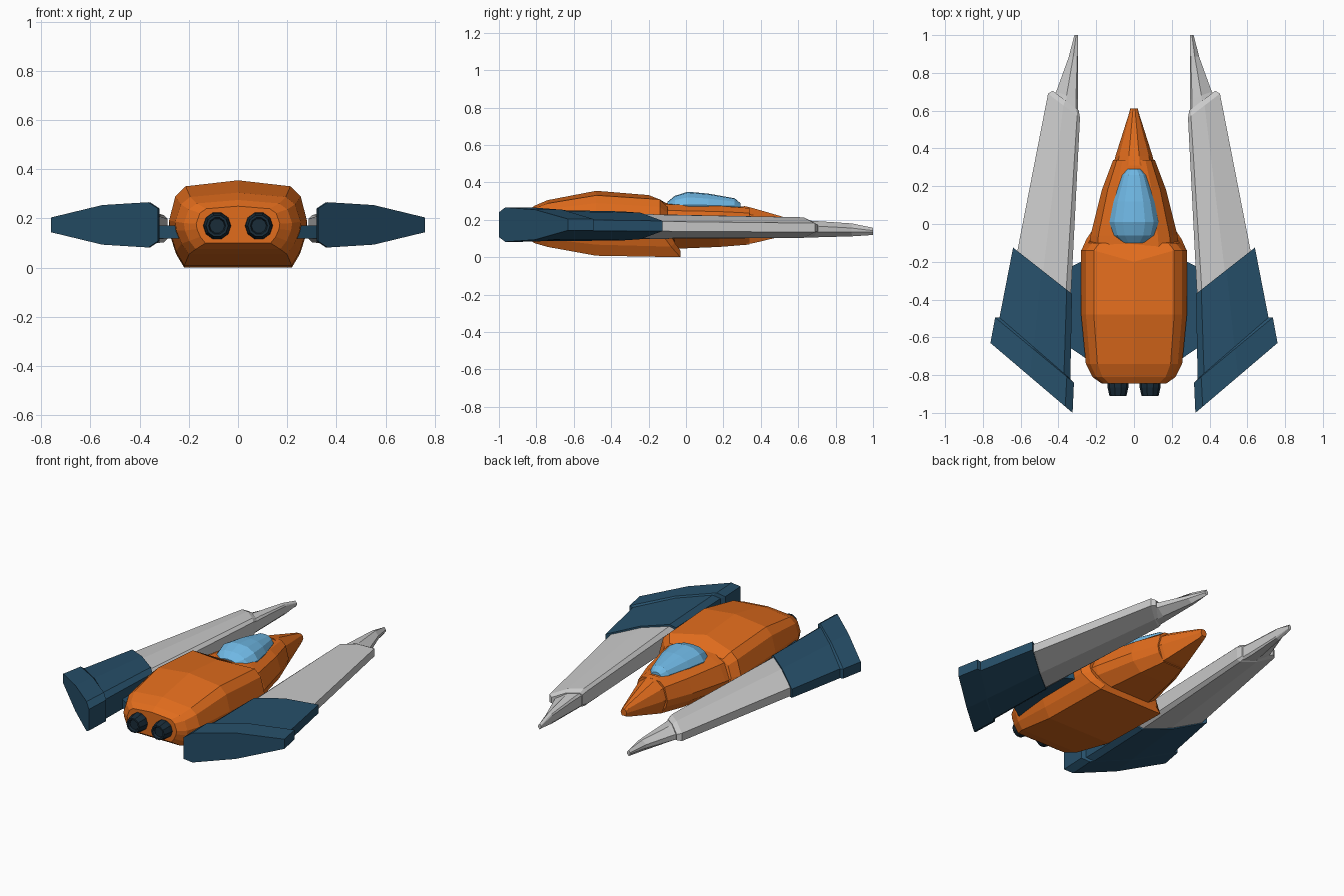
import bpy, bmesh, math


def material(name, rgb):
    m = bpy.data.materials.new(name)
    m.diffuse_color = (*rgb, 1)
    return m


ORANGE = material("orange", (0.75, 0.15, 0.012))
BLUE = material("dark_blue", (0.02, 0.08, 0.145))
GLASS = material("glass", (0.16, 0.48, 0.78))
DARK = material("nozzle_dark", (0.01, 0.025, 0.04))


def loft(name, rings, mat=None, mirrored=False):
    """Skin closed rings of equal length and cap both ends."""
    bm = bmesh.new()
    loops = [[bm.verts.new(p) for p in r] for r in rings]
    n = len(loops[0])
    for a, b in zip(loops, loops[1:]):
        for i in range(n):
            j = (i + 1) % n
            bm.faces.new((a[i], a[j], b[j], b[i]))
    bm.faces.new(loops[0])
    bm.faces.new(loops[-1])
    bmesh.ops.recalc_face_normals(bm, faces=bm.faces)
    me = bpy.data.meshes.new(name)
    bm.to_mesh(me)
    bm.free()
    ob = bpy.data.objects.new(name, me)
    bpy.context.collection.objects.link(ob)
    if mat:
        me.materials.append(mat)
    if mirrored:
        ob.modifiers.new("mirror", 'MIRROR').use_clip = False
    return ob


def section(y, w, zb, zt, profile, dy=None):
    """Symmetric ring: profile is the right half, (x fraction, z fraction), top to bottom."""
    dy = dy or [0] * len(profile)
    half = [(w * u, y + d, zb + (zt - zb) * v) for (u, v), d in zip(profile, dy)]
    return half + [(-x, yy, z) for x, yy, z in reversed(half) if x > 1e-6]


def blade(xi, yi, xo, yo, hi, ho, zc=0.165):
    """Wing ring from a thick inner edge to a thin outer edge, cut on a slant."""
    top = [(0, hi * 0.72), (0.09, hi), (0.52, hi * 0.62 + ho * 0.38 + 0.012), (1, ho)]
    pts = top + [(t, -h) for t, h in reversed(top)]
    return [(xi + (xo - xi) * t, yi + (yo - yi) * t, zc + h) for t, h in pts]


# Rear hull, with a chevron collar at its front end
BODY = [(0, 1), (0.76, 0.93), (0.91, 0.81), (1, 0.53), (0.98, 0.38), (0.9, 0.17), (0.78, 0)]
CHEVRON = [-0.06, 0, 0, 0, 0.01, 0.06, 0.11]
loft("rear_hull", [
    section(-0.845, 0.17, 0.10, 0.25, BODY),
    section(-0.81, 0.22, 0.075, 0.275, BODY),
    section(-0.74, 0.255, 0.055, 0.305, BODY),
    section(-0.48, 0.28, 0.008, 0.355, BODY),
    section(-0.14, 0.28, 0.0, 0.332, BODY, CHEVRON),
    section(-0.10, 0.24, 0.035, 0.285, BODY, [0, 0, 0, 0, 0.01, 0.04, 0.07]),
], ORANGE)

# Cockpit hull
FRONT = [(0, 1), (0.55, 0.97), (0.82, 0.84), (1, 0.46), (0.92, 0.25), (0.6, 0)]
loft("front_hull", [
    section(-0.2, 0.245, 0.04, 0.29, FRONT),
    section(-0.06, 0.23, 0.045, 0.288, FRONT),
    section(0.18, 0.17, 0.055, 0.28, FRONT),
    section(0.34, 0.11, 0.068, 0.268, FRONT),
], ORANGE)

# Pointed nose
NOSE = [(0.28, 1), (0.8, 0.8), (1, 0.45), (0.7, 0)]
loft("nose", [
    section(0.31, 0.11, 0.07, 0.274, NOSE),
    section(0.36, 0.098, 0.075, 0.262, NOSE),
    section(0.59, 0.025, 0.13, 0.195, NOSE),
    section(0.612, 0.02, 0.14, 0.182, NOSE),
], ORANGE)

# Canopy
DOME = [(0, 1), (0.45, 0.94), (0.8, 0.66), (1, 0.2), (0.96, 0)]
loft("canopy", [
    section(y, w, 0.262, zt, DOME) for y, w, zt in [
        (-0.10, 0.065, 0.295), (-0.06, 0.11, 0.328), (0.01, 0.13, 0.35),
        (0.12, 0.108, 0.34), (0.26, 0.062, 0.315), (0.292, 0.032, 0.288)]
], GLASS)

# Exhaust nozzles
N = 10
nozzle_rings = [[(0.085 + r * math.cos(2 * math.pi * i / N), y,
                  0.17 + r * math.sin(2 * math.pi * i / N)) for i in range(N)]
                for y, r in [(-0.80, 0.05), (-0.835, 0.057), (-0.865, 0.055),
                             (-0.91, 0.045), (-0.91, 0.035), (-0.895, 0.03)]]
loft("exhaust_nozzles", nozzle_rings, DARK, True)

# Struts joining hull and wings
plan = [(0.22, -0.17), (0.36, -0.24), (0.36, -0.64), (0.22, -0.735)]
loft("wing_struts", [[(x, y, z) for x, y in plan] for z in (0.118, 0.172)], BLUE, True)

# Grey wing blades
loft("wing_blades", [
    blade(0.345, -0.60, 0.66, -0.35, 0.068, 0.026),
    blade(0.333, -0.36, 0.615, -0.13, 0.068, 0.026),
    blade(0.286, 0.56, 0.455, 0.69, 0.055, 0.024, 0.158),
    blade(0.292, 0.60, 0.43, 0.705, 0.042, 0.018, 0.156),
], None, True)

# Wing tips
loft("wing_tips", [
    blade(0.295, 0.56, 0.425, 0.68, 0.045, 0.018, 0.152),
    blade(0.297, 0.66, 0.412, 0.70, 0.042, 0.016, 0.150),
    blade(0.296, 0.89, 0.345, 0.885, 0.030, 0.010, 0.146),
    blade(0.296, 1.0, 0.316, 1.0, 0.009, 0.004, 0.138),
], None, True)

# Blue wing sleeves with a raised rear rim
loft("wing_sleeves", [
    blade(0.328, -0.37, 0.64, -0.125, 0.078, 0.027, 0.167),
    blade(0.337, -0.82, 0.712, -0.495, 0.084, 0.029, 0.17),
    blade(0.318, -0.84, 0.735, -0.495, 0.091, 0.030, 0.174),
    blade(0.325, -1.0, 0.76, -0.63, 0.092, 0.030, 0.174),
], BLUE, True)
